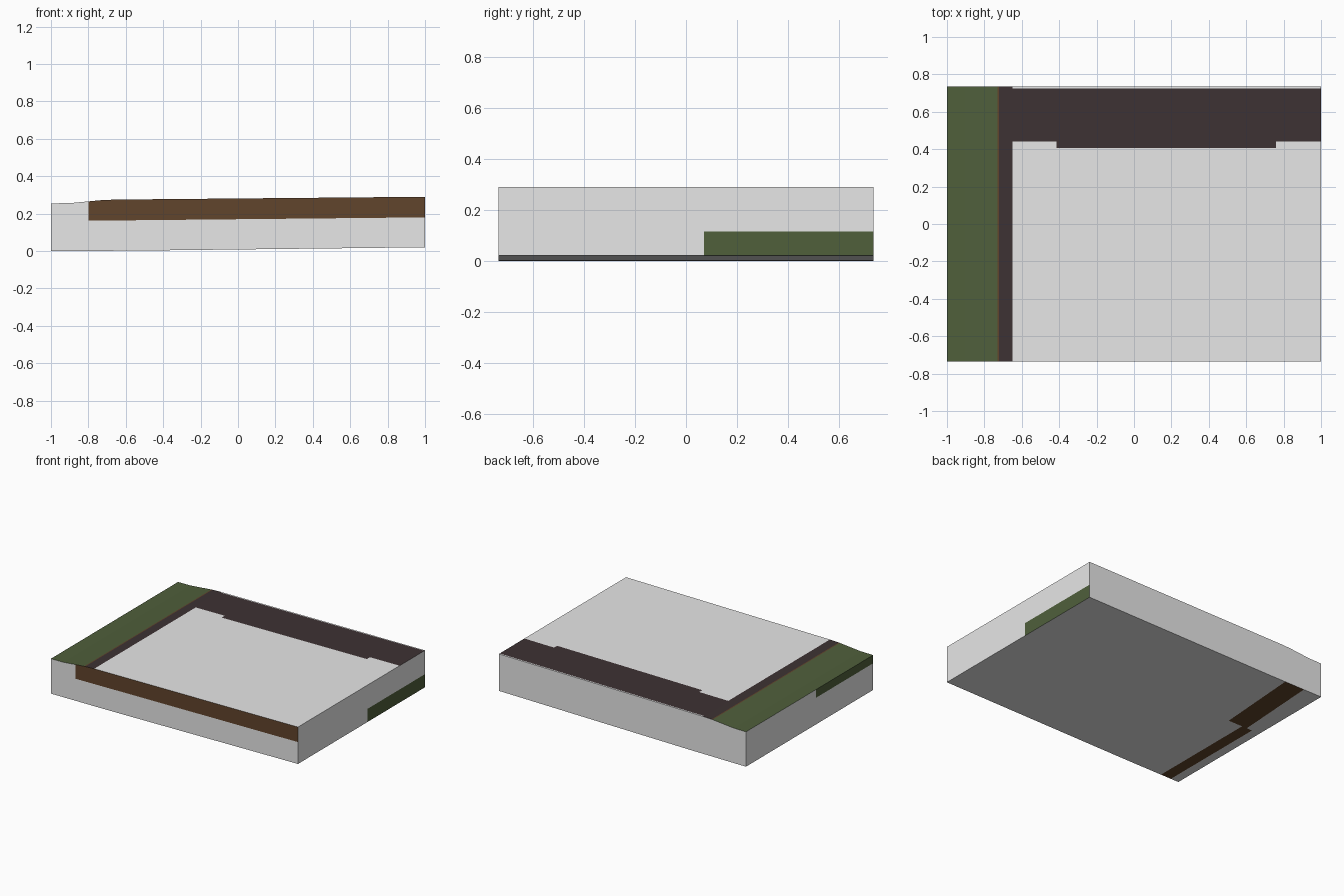
import bpy, bmesh
from mathutils import Vector

if "Cube" in bpy.data.objects:
    bpy.data.objects.remove(bpy.data.objects["Cube"])

D = 0.735  # half depth


def material(name, rgb):
    m = bpy.data.materials.new(name)
    m.diffuse_color = (*rgb, 1)
    m.use_nodes = True
    m.node_tree.nodes["Principled BSDF"].inputs["Base Color"].default_value = m.diffuse_color
    return m


GREY, GREEN, DARK, BROWN = range(4)
mats = [material("pale_grey", (0.8, 0.8, 0.8)),
        material("moss_green", (0.079, 0.115, 0.044)),
        material("dark_plum", (0.047, 0.032, 0.033)),
        material("brown", (0.119, 0.058, 0.025))]

# Slab: side profile pushed along y
profile = [(-1, 0), (-0.55, 0.002), (1, 0.02), (1, 0.29),
           (-0.66, 0.275), (-0.73, 0.272), (-0.9, 0.256), (-1, 0.255)]
bm = bmesh.new()
face = bm.faces.new([bm.verts.new((x, -D, z)) for x, z in profile])
new = bmesh.ops.extrude_face_region(bm, geom=[face])["geom"]
bmesh.ops.translate(bm, vec=(0, 2 * D, 0),
                    verts=[v for v in new if isinstance(v, bmesh.types.BMVert)])
bmesh.ops.recalc_face_normals(bm, faces=bm.faces)


def side(n):
    """Which side of the slab a face normal belongs to."""
    axis = max(range(3), key=lambda i: abs(n[i]))
    return "xyz"[axis] + ("+" if n[axis] > 0 else "-")


def cut(which, point, normal):
    """Split only the faces on one side along a plane."""
    bm.normal_update()
    faces = [f for f in bm.faces if side(f.normal) == which]
    geom = set(faces)
    for f in faces:
        geom.update(f.edges)
        geom.update(f.verts)
    bmesh.ops.bisect_plane(bm, geom=list(geom), dist=1e-5,
                           plane_co=Vector(point), plane_no=Vector(normal))


def under_x(y):
    """Outer and inner limit of the brown strip underneath."""
    if y < 0.1:
        return -0.935, -0.85
    t = (y - 0.1) / (D - 0.1)
    return -0.89 + 0.04 * t, -0.735 + 0.045 * t


# Cut lines for the colour patches
for x in (-0.73, -0.722, -0.65, -0.415, 0.76):
    cut("z+", (x, 0, 0), (1, 0, 0))
for y in (0.405, 0.44, 0.725):
    cut("z+", (0, y, 0), (0, 1, 0))
cut("y-", (-0.8, 0, 0), (1, 0, 0))
cut("y-", (-0.8, 0, 0.162), (-0.018, 0, 1.8))
cut("x+", (0, 0.07, 0), (0, 1, 0))
cut("x+", (0, 0, 0.116), (0, 0, 1))
cut("x-", (0, -0.075, 0), (0, 1, 0))
cut("x-", (0, 0, 0.195), (0, 0, 1))
cut("z-", (0, 0.1, 0), (0, 1, 0))
for x in (-0.935, -0.85):
    cut("z-", (x, 0, 0), (1, 0, 0))
for i in (0, 1):
    x0, x1 = under_x(0.1)[i], under_x(D)[i]
    cut("z-", (x0, 0.1, 0), (D - 0.1, x0 - x1, 0))


def colour(s, x, y, z):
    if s == "z+":
        if x < -0.73:
            return GREEN
        if x < -0.722:
            return BROWN
        if x < -0.65:
            return DARK
        low = 0.405 if -0.415 < x < 0.76 else 0.44
        return DARK if low < y < 0.725 else GREY
    if s == "y-":
        return BROWN if x > -0.8 and z > 0.162 + 0.01 * (x + 0.8) else GREY
    if s == "x+":
        return GREEN if y > 0.07 and z < 0.116 else GREY
    if s == "x-":
        return GREEN if y < -0.075 and z > 0.195 else GREY
    if s == "z-":
        a, b = under_x(y)
        return BROWN if a < x < b else GREY
    return GREY


bm.normal_update()
for f in bm.faces:
    f.material_index = colour(side(f.normal), *f.calc_center_median())

mesh = bpy.data.meshes.new("slab")
bm.to_mesh(mesh)
bm.free()
for m in mats:
    mesh.materials.append(m)
bpy.context.collection.objects.link(bpy.data.objects.new("slab", mesh))
